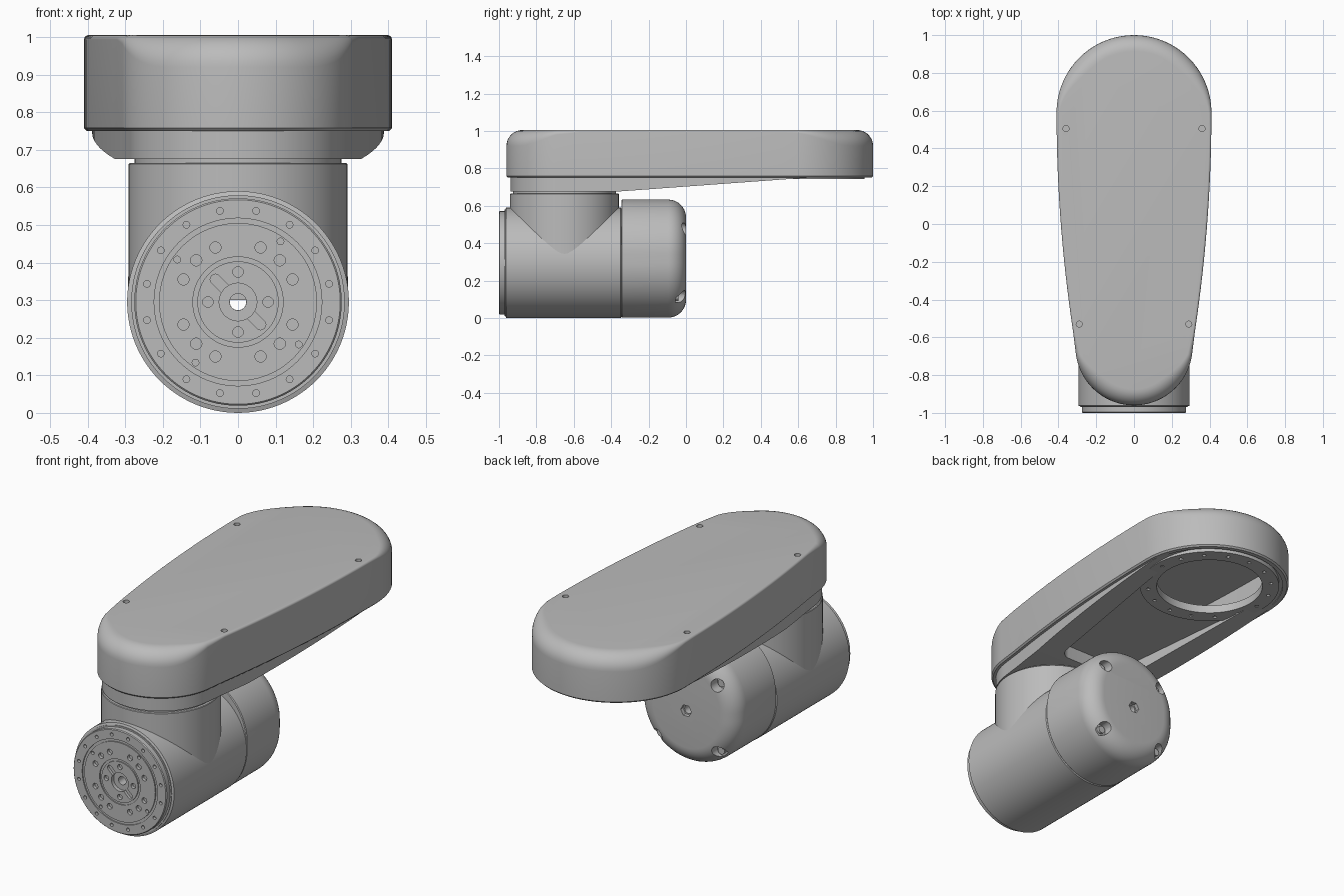
import bpy, bmesh
from math import sin, cos, pi, radians, hypot
from mathutils import Vector

cube = bpy.data.objects.get("Cube")
if cube:
    bpy.data.objects.remove(cube, do_unlink=True)

grey = bpy.data.materials.new("plain grey")
grey.use_nodes = True
colour = (0.5, 0.5, 0.5, 1)
grey.diffuse_color = colour
grey.node_tree.nodes["Principled BSDF"].inputs["Base Color"].default_value = colour
parts = []


def arc(cx, cy, r, a0, a1, n):
    steps = [radians(a0 + (a1 - a0) * i / n) for i in range(n + 1)]
    return [Vector((cx + r * cos(a), cy + r * sin(a))) for a in steps]


def circle(r, n=96):
    return arc(0, 0, r, 0, 360, n)[:-1]


def inset(pts, d):
    """Move each outline point inwards by its own distance."""
    out = []
    for i, p in enumerate(pts):
        t = (pts[(i + 1) % len(pts)] - pts[i - 1]).normalized()
        out.append(p + Vector((-t.y, t.x)) * d[i])
    return out


def add_object(name, bm):
    bmesh.ops.recalc_face_normals(bm, faces=bm.faces)
    mesh = bpy.data.meshes.new(name)
    bm.to_mesh(mesh)
    bm.free()
    mesh.materials.append(grey)
    ob = bpy.data.objects.new(name, mesh)
    bpy.context.collection.objects.link(ob)
    parts.append(ob)
    return ob


def loft_into(bm, pts, rings, at=(0, 0, 0), axis="Z", tube=False, fillet=None):
    """Stack inset copies of an outline; a ring is (inset, height[, fillet angle])."""
    loops = []
    for ring in rings:
        d, h = [ring[0]] * len(pts), [ring[1]] * len(pts)
        if len(ring) > 2:
            d = [ring[0] + f * (1 - cos(ring[2])) for f in fillet]
            h = [ring[1] - f * (1 - sin(ring[2])) for f in fillet]
        loop = []
        for p, z in zip(inset(pts, d), h):
            co = (p.x, p.y, z) if axis == "Z" else (p.x, z, p.y)
            loop.append(bm.verts.new(Vector(co) + Vector(at)))
        loops.append(loop)
    pairs = list(zip(loops, loops[1:]))
    if tube:
        pairs.append((loops[-1], loops[0]))
    else:
        bm.faces.new(loops[0])
        bm.faces.new(loops[-1])
    n = len(pts)
    for a, b in pairs:
        for i in range(n):
            j = (i + 1) % n
            bm.faces.new((a[i], a[j], b[j], b[i]))


def loft(name, pts, rings, **options):
    bm = bmesh.new()
    loft_into(bm, pts, rings, **options)
    return add_object(name, bm)


def turned(name, profile, at, axis, tube=False):
    """Turned part from (radius, height) pairs."""
    return loft(name, circle(1), [(1 - r, h) for r, h in profile], at=at, axis=axis, tube=tube)


def cut(ob, shapes, axis):
    """Subtract prisms given as (outline, position, from, to)."""
    bm = bmesh.new()
    for pts, at, lo, hi in shapes:
        loft_into(bm, pts, [(0, lo), (0, hi)], at=at, axis=axis)
    cutter = add_object("cutter", bm)
    parts.remove(cutter)
    cutter.hide_render = True
    mod = ob.modifiers.new("cut", "BOOLEAN")
    mod.object, mod.operation, mod.solver = cutter, "DIFFERENCE", "EXACT"
    bpy.context.view_layer.objects.active = ob
    bpy.ops.object.modifier_apply(modifier=mod.name)
    bpy.data.objects.remove(cutter, do_unlink=True)


def polar(r, degrees):
    return r * cos(radians(degrees)), r * sin(radians(degrees))


# Tapered arm outline, anticlockwise
side = [(0.31 + 0.1 * (1 - (i / 16) ** 2), 0.59 - 1.24 * i / 16) for i in range(1, 16)]
outline = arc(0, 0.59, 0.41, 0, 180, 40)
outline += [Vector((-x, y)) for x, y in side]
outline += arc(0, -0.65, 0.31, 188, 352, 40)
outline += [Vector((x, y)) for x, y in reversed(side)]


# Hollow cover whose top edge is rounder at the two ends
def end_radius(y):
    t = min(1, max(0, (y - 0.55) / 0.35, (-0.62 - y) / 0.28))
    return 0.012 + 0.073 * t * t * (3 - 2 * t)


radii = [end_radius(p.y) for p in outline]
rings = [(0.03, 0.97), (0.03, 0.75), (0.008, 0.75), (0, 0.758)]
rings += [(0, 1.005, i * pi / 16) for i in range(9)]
cover = loft("arm_cover", outline, rings, fillet=radii)
screws = [(s * x, y) for s in (-1, 1) for x, y in ((0.36, 0.505), (0.29, -0.53))]
cut(cover, [(circle(0.016, 16), (x, y, 0), 0.985, 1.1) for x, y in screws], "Z")

# Arm base with a sloping underside, a pocket and a round opening
bm = bmesh.new()
loft_into(bm, inset(outline, [0.022] * len(outline)), [(0, 0.675), (0, 0.785)])
res = bmesh.ops.bisect_plane(bm, geom=bm.verts[:] + bm.edges[:] + bm.faces[:],
                             plane_co=(0, -0.38, 0.675), plane_no=(0, 0.073, -1), clear_outer=True)
bmesh.ops.holes_fill(bm, edges=[e for e in bm.edges if e.is_boundary])
base = add_object("arm_base", bm)
pocket = [Vector((0.3, 0.6)), Vector((-0.3, 0.6))]
pocket += arc(-0.15, -0.28, 0.06, 180, 270, 8) + arc(0.15, -0.28, 0.06, 270, 360, 8)
cut(base, [(pocket, (0, 0, 0), 0.6, 0.75)], "Z")
cut(base, [(circle(0.27), (0, 0.6, 0), 0.5, 0.9)], "Z")

# Bolt ring around the opening
ring = turned("bolt_ring", [(0.27, 0.742), (0.355, 0.742), (0.355, 0.775), (0.27, 0.775)],
              (0, 0.6, 0), "Z", tube=True)
cut(ring, [(circle(0.01, 12), (*(Vector(polar(0.315, 22.5 * i)) + Vector((0, 0.6))), 0), 0.7, 0.755)
           for i in range(16)], "Z")

# Upright column carrying the arm
turned("column", [(0.291, 0.3), (0.291, 0.662), (0.288, 0.665), (0.275, 0.665), (0.275, 0.68)],
       (0, -0.65, 0), "Z")

# Horizontal joint housing with a through bore
axle = 0.295
turned("joint_housing", [(0.022, -0.97), (0.284, -0.97), (0.284, -0.966), (0.295, -0.962),
                         (0.295, -0.349), (0.29, -0.345), (0.022, -0.345)],
       (0, 0, axle), "Y", tube=True)

# Output flange with two face grooves
face, low = -1.0, -0.994
flange = turned("output_flange", [
    (0.022, -0.965), (0.022, -0.98), (0.05, -0.98), (0.05, face), (0.108, face), (0.108, low),
    (0.12, low), (0.12, face), (0.21, face), (0.21, low), (0.223, low), (0.223, face),
    (0.272, face), (0.276, -0.996), (0.276, -0.965)], (0, 0, axle), "Y", tube=True)
holes = [(0.247, 11.25 + 22.5 * i, 0.009) for i in range(16)]
holes += [(0.157, 90 * q + a, 0.015) for q in range(4) for a in (22.5, 45, 67.5)]
holes += [(0.197, 55 + 90 * i, 0.009) for i in range(4)]
holes += [(0.08, 90 * i, 0.014) for i in range(4)]
shapes = []
for r, a, size in holes:
    x, z = polar(r, a)
    shapes.append((circle(size, 14), (x, 0, axle + z), -1.1, -0.983))
cut(flange, shapes, "Y")
slot = arc(0.06, -0.06, 0.014, -135, 45, 8) + arc(-0.06, 0.06, 0.014, 45, 225, 8)
cut(flange, [(slot, (0, 0, axle), -1.1, -0.985)], "Y")

# Rounded rear cap, slightly taller than the housing
stadium = arc(0, 0.34, 0.293, 0, 180, 48) + arc(0, 0.295, 0.293, 180, 360, 48)
rings = [(0.004, -0.345), (0, -0.341)]
rings += [(0, 0, i * pi / 20) for i in range(11)]
cap = loft("rear_cap", stadium, rings, axis="Y", fillet=[0.095] * len(stadium))
shapes = [(circle(0.022, 24), (0, 0, axle), -0.5, 0.1)]
for i in range(4):
    x, z = polar(0.255, 45 + 90 * i)
    shapes.append((circle(0.033, 20), (x, 0, axle + z), -0.055, 0.1))
cut(cap, shapes, "Y")
cut(cap, [(circle(0.032, 6), (0, 0, axle), -0.02, 0.1)], "Y")

# Cap screws sitting in the corner notches
for i in range(4):
    x, z = polar(0.255, 45 + 90 * i)
    loft("cap_screw_%d" % (i + 1), circle(0.02, 16), [(0, -0.06), (0, -0.04)],
         at=(x, 0, axle + z), axis="Y")

# Smooth shading with crisp edges
bpy.ops.object.select_all(action="DESELECT")
for ob in parts:
    ob.select_set(True)
bpy.context.view_layer.objects.active = parts[0]
bpy.ops.object.shade_smooth_by_angle(angle=radians(30))
